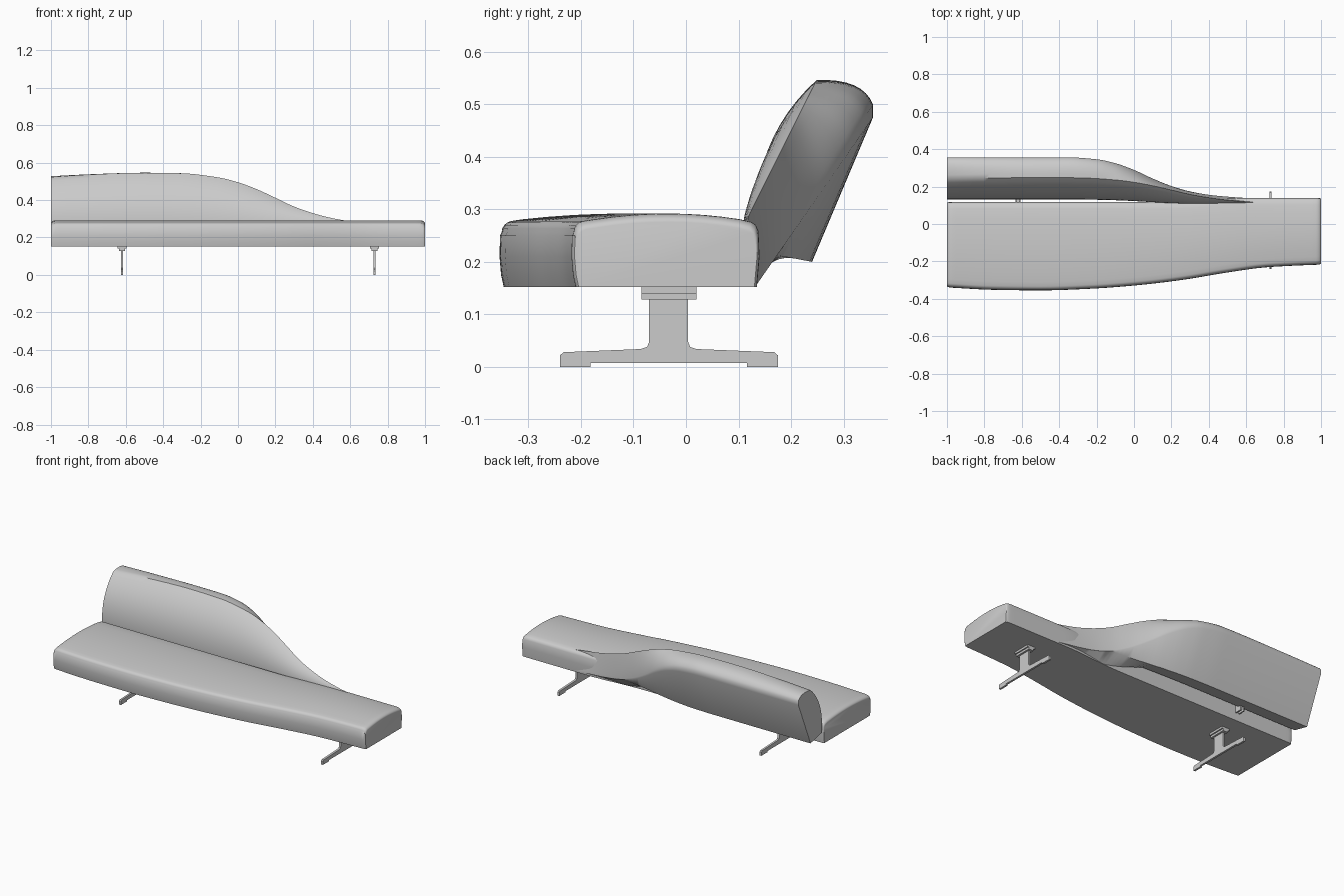
import bpy, bmesh, math
from mathutils import Vector

if "Cube" in bpy.data.objects:
    bpy.data.objects.remove(bpy.data.objects["Cube"])

grey = bpy.data.materials.new("light grey")
grey.use_nodes = True
COLOUR = (0.6, 0.6, 0.6, 1)
grey.diffuse_color = COLOUR
grey.node_tree.nodes["Principled BSDF"].inputs["Base Color"].default_value = COLOUR


def curve(points, x):
    """Smooth monotone interpolation through (x, value) points."""
    if x <= points[0][0]:
        return points[0][1]
    slopes = [(b[1] - a[1]) / (b[0] - a[0]) for a, b in zip(points, points[1:])]
    tangents = [slopes[0]]
    for s, t in zip(slopes, slopes[1:]):
        tangents.append(2 * s * t / (s + t) if s * t > 0 else 0)
    tangents.append(slopes[-1])
    for i, (a, b) in enumerate(zip(points, points[1:])):
        if x <= b[0]:
            h = b[0] - a[0]
            t = (x - a[0]) / h
            return (a[1] * (1 + 2 * t) * (1 - t) ** 2 + b[1] * t * t * (3 - 2 * t)
                    + h * tangents[i] * t * (1 - t) ** 2 + h * tangents[i + 1] * t * t * (t - 1))
    return points[-1][1]


def lerp(a, b, t):
    return a + (b - a) * t


def loft(name, stations, section, angle=40):
    """Skin closed (y, z) sections along x and cap both ends."""
    bm = bmesh.new()
    rings = [[bm.verts.new((x, y, z)) for y, z in section(x)] for x in stations]
    n = len(rings[0])
    for r, s in zip(rings, rings[1:]):
        for i in range(n):
            j = (i + 1) % n
            bm.faces.new((r[i], r[j], s[j], s[i]))
    bm.faces.new(rings[0])
    bm.faces.new(rings[-1])
    bmesh.ops.recalc_face_normals(bm, faces=bm.faces)
    mesh = bpy.data.meshes.new(name)
    bm.to_mesh(mesh)
    bm.free()
    mesh.materials.append(grey)
    obj = bpy.data.objects.new(name, mesh)
    bpy.context.collection.objects.link(obj)
    bpy.ops.object.select_all(action='DESELECT')
    obj.select_set(True)
    bpy.context.view_layer.objects.active = obj
    bpy.ops.object.shade_smooth_by_angle(angle=math.radians(angle))
    return obj


# Seat cushion: crowned top, rounded upper edges, tapering towards the left end
SEAT_FRONT = [(-1, -.335), (-.75, -.348), (-.5, -.351), (-.25, -.343), (0, -.325), (.25, -.296),
              (.5, -.255), (.7, -.228), (.85, -.219), (1, -.213)]
SEAT_BACK = [(-1, .116), (.2, .116), (.58, .138), (1, .138)]


def seat_section(x):
    end = max(0, abs(x) - .97) / .03
    drop = .016 * (1 - math.sqrt(max(0, 1 - end * end)))
    front = curve(SEAT_FRONT, x) + drop * .3
    back = curve(SEAT_BACK, x) - drop * .3
    pts = [(back - .003, .152), (front + .004, .152), (front - .001, .175), (front - .004, .21),
           (front - .003, .25)]
    r = .022
    for k in range(5):
        a = math.radians(80) * k / 4
        pts.append((front + r * (1 - math.cos(a)), .256 + r * math.sin(a) - drop))
    inner_front, inner_back = front + .04, back - .035
    for k in range(9):
        t = k / 8
        pts.append((lerp(inner_front, inner_back, t),
                    .281 + .011 * (1 - (2 * t - 1) ** 2) - drop))
    pts += [(back - .014, .276 - drop), (back - .005, .27 - drop),
            (back, .258 - drop), (back + .002, .21)]
    return pts


ends = [.972 + .028 * math.sin(math.pi / 2 * k / 5) for k in range(6)]
loft("seat_cushion", [-x for x in reversed(ends)] + [k * .05 for k in range(-19, 20)] + ends,
     seat_section)

# Backrest: reclined slab that twists down into the rear edge of the seat
TOP_Z = [(-1, .522), (-.8, .536), (-.5, .546), (-.3, .543), (-.1, .52), (0, .495), (.1, .458),
         (.2, .412), (.3, .365), (.4, .33), (.5, .304), (.6, .286), (.7, .27)]
REAR_Y = [(-1, .356), (-.35, .356), (-.2, .346), (-.1, .325), (0, .289), (.1, .243), (.2, .203),
          (.3, .174), (.4, .156), (.5, .146), (.6, .139), (.7, .132)]


def back_section(x):
    tz = curve(TOP_Z, x)
    by = curve(REAR_Y, x)
    u = max(0, (by - .132) / .224)
    v = min(1, max(0, (by - .172) / .184))
    rear = Vector((by, .153 + u * .322))
    top = Vector((.118 + max(0, tz - .285) * .5 + .01 * max(0, -x - .6), tz))
    low = Vector((lerp(min(by, .172) - .001, .24, v), lerp(min(rear.y, .213), .2, v)))
    inner = Vector((.118 + .019 * v, lerp(.153, .225, min(1, v * 2))))
    foot = Vector((lerp(.108, .132, v), lerp(.25, .24, v)))
    ctrl = Vector((foot.x - .012 * u, lerp(foot.y, tz, .62)))
    pts = [low, inner]
    # Padded front face
    for k in range(13):
        t = k / 12
        pts.append(foot * (1 - t) ** 2 + ctrl * 2 * t * (1 - t) + top * t * t)
    # Top band, rounded into the rear edge
    lip = rear + Vector((0, .024 * u))
    crown = lerp(top, lip, .55) + Vector((.012, .016)) * u
    for k in range(1, 8):
        t = k / 8
        pts.append(top * (1 - t) ** 2 + (crown * 2 - (top + lip) / 2) * 2 * t * (1 - t) + lip * t * t)
    return [tuple(p) for p in pts + [lip, rear]]


loft("backrest", [-1 + k * .025 for k in range(69)], back_section)


# Legs: flat T-shaped blades under stepped mounting plates
def leg_profile():
    pts = [(-.24, 0), (-.182, 0), (-.182, .007), (.116, .007), (.116, 0), (.175, 0),
           (.175, .022), (.168, .028), (.02, .034), (.008, .038), (.004, .048), (.004, .13),
           (-.07, .13), (-.07, .048), (-.074, .038), (-.086, .034), (-.233, .028), (-.24, .022)]
    return pts


def box(name, x, half_x, y0, y1, z0, z1):
    return loft(name, [x - half_x, x + half_x],
                lambda _: [(y0, z0), (y1, z0), (y1, z1), (y0, z1)], 30)


for side, x in (("right", -.62), ("left", .73)):
    loft(side + "_leg", [x - .006, x + .006], lambda _: leg_profile(), 30)
    box(side + "_mount_lower", x, .017, -.085, .02, .128, .14)
    box(side + "_mount_upper", x, .025, -.085, .02, .14, .153)

# Bracket joining the seat to the backrest
for k, x in enumerate((-.63, -.61)):
    box("back_bracket_%d" % (k + 1), x, .004, .1, .16, .195, .235)
